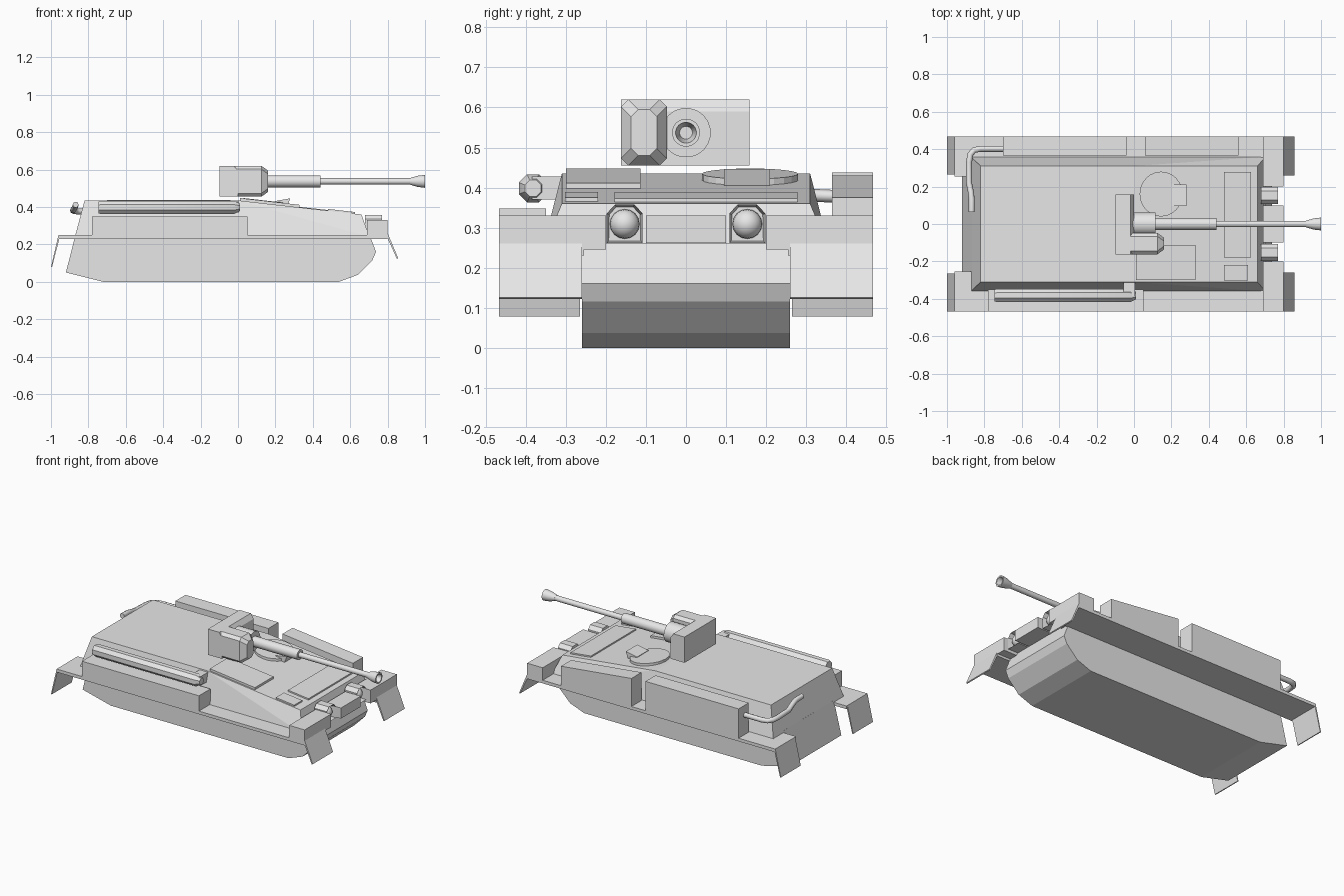
import bpy, bmesh, math
from mathutils import Vector, Matrix

if "Cube" in bpy.data.objects:
    bpy.data.objects.remove(bpy.data.objects["Cube"])

grey = bpy.data.materials.new("plain grey")
grey.diffuse_color = (0.8, 0.8, 0.8, 1)
grey.use_nodes = True
grey.node_tree.nodes["Principled BSDF"].inputs["Base Color"].default_value = grey.diffuse_color


def finish(name, bm, smooth=False):
    bmesh.ops.remove_doubles(bm, verts=bm.verts[:], dist=1e-5)
    bmesh.ops.recalc_face_normals(bm, faces=bm.faces[:])
    if smooth:
        for f in bm.faces:
            f.smooth = True
        for e in bm.edges:
            e.smooth = e.calc_face_angle(0) < math.radians(32)
    me = bpy.data.meshes.new(name)
    bm.to_mesh(me)
    bm.free()
    me.materials.append(grey)
    ob = bpy.data.objects.new(name, me)
    bpy.context.collection.objects.link(ob)
    return ob


def loft(name, a, b):
    """Closed solid between two matching point loops."""
    bm = bmesh.new()
    va = [bm.verts.new(p) for p in a]
    vb = [bm.verts.new(p) for p in b]
    n = len(a)
    bm.faces.new(va)
    bm.faces.new(vb)
    for i in range(n):
        bm.faces.new((va[i], va[(i + 1) % n], vb[(i + 1) % n], vb[i]))
    return finish(name, bm)


def prism_y(name, pts, y0, y1):
    """Side profile of (x, z) points, extruded across the width."""
    return loft(name, [(x, y0, z) for x, z in pts], [(x, y1, z) for x, z in pts])


def box(name, x0, x1, y0, y1, z0, z1):
    return prism_y(name, [(x0, z0), (x1, z0), (x1, z1), (x0, z1)], y0, y1)


def lathe(name, profile, y, z, n=20):
    """Profile of (x, radius) turned around an axis along x."""
    bm = bmesh.new()
    rings = []
    for x, r in profile:
        rings.append([bm.verts.new((x, y + r * math.cos(t), z + r * math.sin(t)))
                      for t in [(i + 0.5) * 2 * math.pi / n for i in range(n)]])
    for a, b in zip(rings, rings[1:]):
        for i in range(n):
            j = (i + 1) % n
            bm.faces.new((a[i], a[j], b[j], b[i]))
    bmesh.ops.remove_doubles(bm, verts=bm.verts[:], dist=1e-5)
    bmesh.ops.dissolve_degenerate(bm, edges=bm.edges[:], dist=1e-5)
    return finish(name, bm, True)


def deck(x):
    """Height of the sloping front deck."""
    return 0.435 - 0.075 * max(x, 0) / 0.66


def deck_plate(name, outline, h):
    return loft(name, [(x, y, deck(x) - 0.005) for x, y in outline],
                [(x, y, deck(x) + h) for x, y in outline])


def rect(x0, x1, y0, y1):
    return [(x0, y0), (x1, y0), (x1, y1), (x0, y1)]


# Lower hull
prism_y("lower_hull", [(-0.92, 0.05), (-0.72, 0), (0.54, 0), (0.64, 0.037), (0.718, 0.115),
                       (0.738, 0.16), (0.70, 0.26), (-0.867, 0.26)], -0.26, 0.26)

# Upper hull with sloping sides
bm = bmesh.new()
for s in (-1, 1):
    for x, y, z in [(-0.872, 0.36, 0.24), (0.703, 0.36, 0.24), (-0.82, 0.31, 0.435),
                    (0.0, 0.31, 0.435), (0.66, 0.31, 0.36)]:
        bm.verts.new((x, s * y, z))
bmesh.ops.convex_hull(bm, input=bm.verts[:])
bmesh.ops.dissolve_limit(bm, angle_limit=0.01, verts=bm.verts[:], edges=bm.edges[:])
finish("upper_hull", bm)

# Fenders, mudflaps, front boxes and headlights on both sides
for s, side in ((-1, "right"), (1, "left")):
    box(side + "_fender", -0.96, 0.80, s * 0.255, s * 0.467, 0.23, 0.25)
    prism_y(side + "_rear_mudflap", [(-0.96, 0.25), (-1.0, 0.078), (-0.994, 0.078),
                                     (-0.953, 0.24)], s * 0.265, s * 0.467)
    prism_y(side + "_front_mudflap", [(0.80, 0.26), (0.857, 0.125), (0.85, 0.122),
                                      (0.792, 0.25)], s * 0.26, s * 0.467)
    box(side + "_front_box", 0.69, 0.80, s * 0.20, s * 0.467, 0.245, 0.33)

    # Hooded headlight: chamfered block with a recessed front
    outline = [(-0.045, 0.262), (0.045, 0.262), (0.045, 0.335), (0.024, 0.358),
               (-0.024, 0.358), (-0.045, 0.335)]
    hood = loft(side + "_headlight_hood", [(0.68, s * 0.153 + y, z) for y, z in outline],
                [(0.77, s * 0.153 + y, z) for y, z in outline])
    bm = bmesh.new()
    bm.from_mesh(hood.data)
    front = max(bm.faces, key=lambda f: f.calc_center_median().x)
    bmesh.ops.inset_region(bm, faces=[front], thickness=0.007)
    bmesh.ops.translate(bm, verts=list(front.verts), vec=(-0.045, 0, 0))
    bm.to_mesh(hood.data)
    bm.free()
    bm = bmesh.new()
    bmesh.ops.create_uvsphere(bm, u_segments=16, v_segments=10, radius=0.037,
                              matrix=Matrix.Translation((0.732, s * 0.153, 0.309))
                              @ Matrix.Rotation(math.pi / 2, 4, 'Y'))
    finish(side + "_headlight_bulb", bm, True)

box("front_center_box", 0.69, 0.80, -0.10, 0.10, 0.262, 0.33)

# Stowage boxes along the fenders
box("right_stowage_box", -0.78, 0.05, -0.467, -0.35, 0.245, 0.348)
box("left_rear_stowage_box", -0.70, -0.04, 0.365, 0.467, 0.245, 0.438)
prism_y("left_front_stowage_box", [(0.06, 0.245), (0.56, 0.245), (0.56, 0.375), (0.06, 0.43)],
        0.365, 0.467)

# Exhaust tube with its elbow into the hull
lathe("exhaust_tube", [(-0.745, 0), (-0.745, 0.034), (-0.735, 0.038), (-0.02, 0.038),
                       (0.01, 0.022), (0.01, 0)], -0.382, 0.398, 8)
box("exhaust_elbow", -0.055, 0.005, -0.385, -0.31, 0.37, 0.428)

# Bent pipe at the back
cu = bpy.data.curves.new("rear_pipe", 'CURVE')
cu.dimensions = '3D'
cu.bevel_depth = 0.016
cu.bevel_resolution = 2
cu.use_fill_caps = True
path = [(-0.69, 0.402, 0.375), (-0.82, 0.402, 0.375), (-0.855, 0.395, 0.376),
        (-0.875, 0.372, 0.378), (-0.882, 0.33, 0.38), (-0.882, 0.22, 0.384),
        (-0.872, 0.17, 0.398), (-0.868, 0.13, 0.41), (-0.868, 0.065, 0.412)]
sp = cu.splines.new('POLY')
sp.points.add(len(path) - 1)
for p, c in zip(sp.points, path):
    p.co = (*c, 1)
cu.materials.append(grey)
bpy.context.collection.objects.link(bpy.data.objects.new("rear_pipe", cu))

# Plates and hatch on the front deck
deck_plate("engine_plate", rect(0.01, 0.33, -0.30, -0.113), 0.014)
deck_plate("glacis_plate", rect(0.48, 0.625, -0.178, 0.278), 0.009)
deck_plate("small_glacis_plate", rect(0.48, 0.61, -0.302, -0.22), 0.009)
ring = [(0.145 + 0.115 * math.cos(i * math.pi / 12), 0.16 + 0.12 * math.sin(i * math.pi / 12))
        for i in range(24)]
deck_plate("driver_hatch", ring, 0.016)
prism_y("driver_periscope", [(0.20, 0.40), (0.20, 0.432), (0.28, 0.446), (0.262, 0.40)],
        0.095, 0.21)

# Gun housing: rear block plus forward arm with chamfered end
prism_y("gun_housing_rear", [(-0.10, 0.455), (0.0, 0.455), (0.0, 0.59), (-0.02, 0.62),
                             (-0.10, 0.62)], -0.162, 0.158)


def arm_section(x, d):
    y0, y1, z0, z1, c = -0.162 + d, -0.048 - d, 0.455 + d, 0.62 - d, 0.018
    return [(x, y0 + c, z0), (x, y1 - c, z0), (x, y1, z0 + c), (x, y1, z1 - c),
            (x, y1 - c, z1), (x, y0 + c, z1), (x, y0, z1 - c), (x, y0, z0 + c)]


loft("gun_housing_arm", arm_section(-0.05, 0), arm_section(0.125, 0))
loft("gun_housing_arm_tip", arm_section(0.125, 0), arm_section(0.16, 0.025))

# Gun mount, sleeve, barrel and hollow muzzle
lathe("gun_mount", [(-0.03, 0), (-0.03, 0.062), (0.115, 0.062), (0.115, 0)], 0, 0.537)
lathe("gun_sleeve", [(0.10, 0), (0.10, 0.032), (0.44, 0.032), (0.44, 0)], 0, 0.537)
lathe("gun_barrel", [(0.43, 0), (0.43, 0.017), (0.93, 0.017), (0.93, 0)], 0, 0.537)
lathe("gun_muzzle", [(0.92, 0), (0.92, 0.018), (0.96, 0.03), (1.0, 0.035), (1.0, 0.026),
                     (0.95, 0.016), (0.95, 0)], 0, 0.537)
